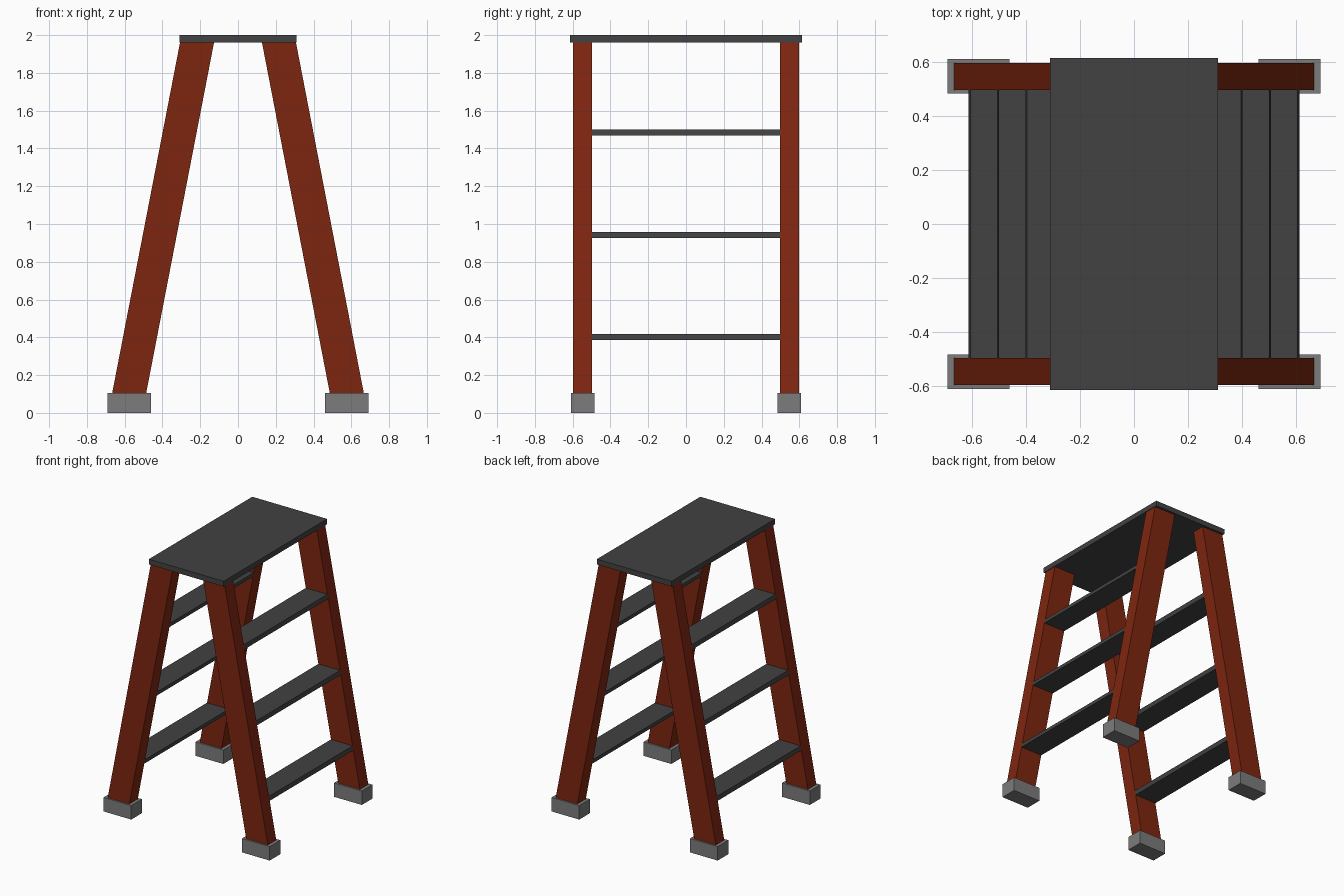
import bpy, bmesh

if "Cube" in bpy.data.objects:
    bpy.data.objects.remove(bpy.data.objects["Cube"])

def material(name, rgb):
    m = bpy.data.materials.new(name)
    m.diffuse_color = (*rgb, 1)
    m.use_nodes = True
    m.node_tree.nodes["Principled BSDF"].inputs["Base Color"].default_value = m.diffuse_color
    return m

RED = material("red_paint", (0.21, 0.019, 0.005))
DARK = material("dark_tread", (0.054, 0.054, 0.054))
GREY = material("grey_rubber", (0.2, 0.2, 0.2))

def outer_x(z):
    # outer edge of the sloping legs at height z
    return 0.667 - (z - 0.1) * 0.1935

def sheared_box(name, mat, side, z0, z1, y0, y1, xs=None, width=0.18):
    # box from z0 to z1; follows the leg slope unless xs is given
    bm = bmesh.new()
    bmesh.ops.create_cube(bm, size=1)
    for v in bm.verts:
        z = z1 if v.co.z > 0 else z0
        lo, hi = xs if xs else (outer_x(z) - width, outer_x(z))
        x = hi if v.co.x > 0 else lo
        v.co = (side * x, y1 if v.co.y > 0 else y0, z)
    bmesh.ops.recalc_face_normals(bm, faces=bm.faces)
    me = bpy.data.meshes.new(name)
    bm.to_mesh(me)
    bm.free()
    me.materials.append(mat)
    ob = bpy.data.objects.new(name, me)
    bpy.context.collection.objects.link(ob)
    return ob

# top platform
sheared_box("top_platform", DARK, 1, 1.96, 2.0, -0.614, 0.614, xs=(-0.311, 0.311))

for side, sname in ((1, "right"), (-1, "left")):
    # legs and feet
    for y, yname in ((-0.547, "front"), (0.547, "back")):
        sheared_box(f"{yname}_{sname}_leg", RED, side, 0.02, 1.96, y - 0.05, y + 0.05)
        sheared_box(f"{yname}_{sname}_foot", GREY, side, 0.0, 0.105, y - 0.063, y + 0.063,
                    xs=(0.461, 0.691))
    # treads between the legs
    for i, z in enumerate((0.385, 0.925, 1.468)):
        sheared_box(f"{sname}_step_{i + 1}", DARK, side, z, z + 0.032, -0.498, 0.498)
